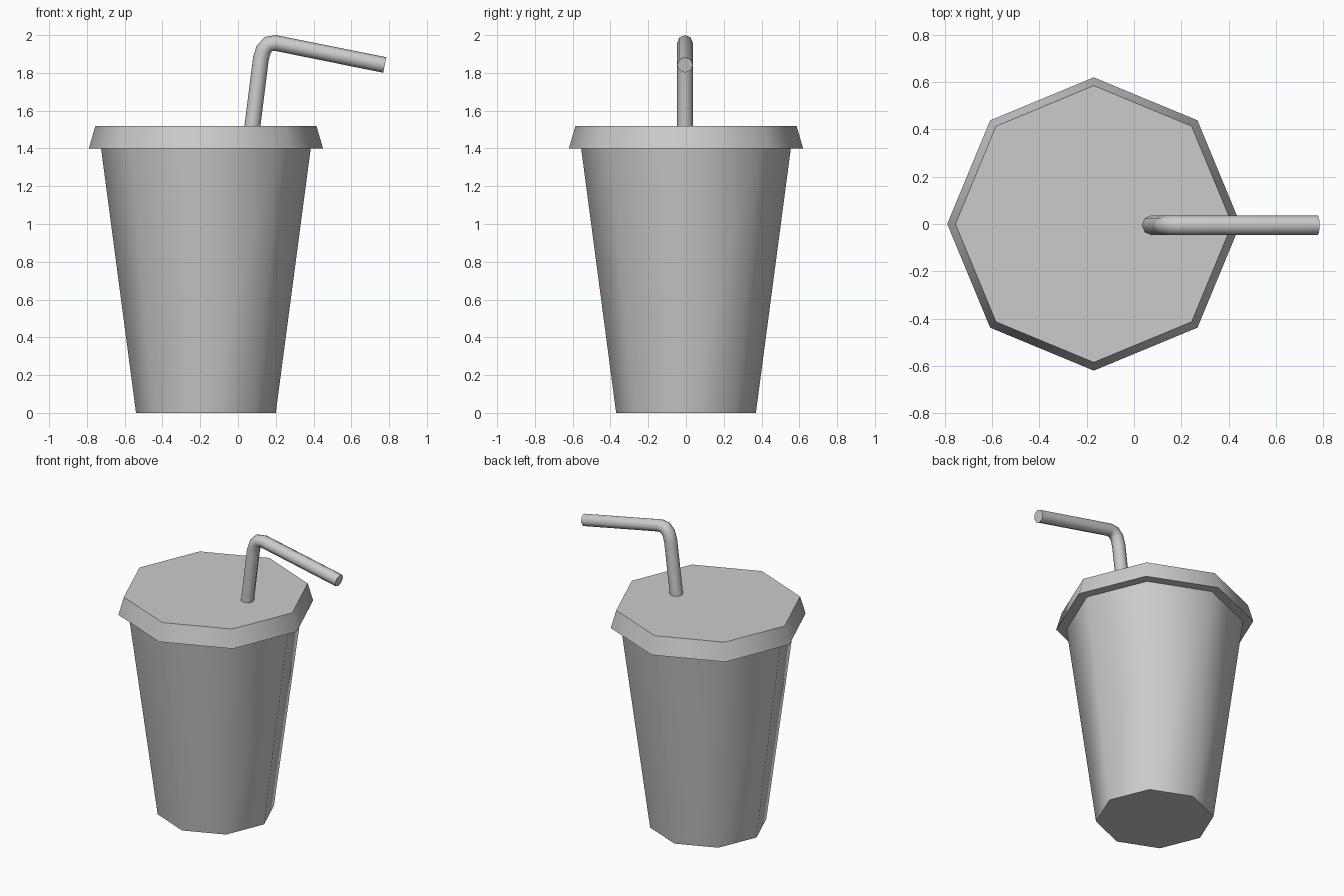
import bpy, bmesh
from math import cos, sin, tau
from mathutils import Vector

if "Cube" in bpy.data.objects:
    bpy.data.objects.remove(bpy.data.objects["Cube"])

SIDES = 8
CX = -0.17      # cup axis


def loft(name, rings, cap_start=False, cap_end=False, flat_bands=()):
    """Skin 8-sided rings of points; smooth sides, flat caps with sharp rims."""
    bm = bmesh.new()
    loops = [[bm.verts.new(p) for p in ring] for ring in rings]
    for i, (a, b) in enumerate(zip(loops, loops[1:])):
        for k in range(SIDES):
            j = (k + 1) % SIDES
            f = bm.faces.new((a[k], a[j], b[j], b[k]))
            f.smooth = i not in flat_bands
    if cap_start:
        bm.faces.new(loops[0][::-1])
    if cap_end:
        bm.faces.new(loops[-1])
    bm.normal_update()
    for e in bm.edges:
        if len(e.link_faces) == 2 and not all(f.smooth for f in e.link_faces):
            e.smooth = False
    me = bpy.data.meshes.new(name)
    bm.to_mesh(me)
    bm.free()
    ob = bpy.data.objects.new(name, me)
    bpy.context.collection.objects.link(ob)
    return ob


def level(r, z):
    return [(CX + r * cos(tau * k / SIDES), r * sin(tau * k / SIDES), z)
            for k in range(SIDES)]


def tube_rings(path, r):
    """Rings square to a path lying in the xz plane, mitred at the bends."""
    pts = [Vector((x, -0.005, z)) for x, z in path]
    side = Vector((0, 1, 0))
    rings = []
    for i, p in enumerate(pts):
        d_in = (p - pts[max(i - 1, 0)]).normalized()
        d_out = (pts[min(i + 1, len(pts) - 1)] - p).normalized()
        t = (d_in + d_out).normalized()
        n = side.cross(t)
        rings.append([p + r * (cos(tau * k / SIDES) * n + sin(tau * k / SIDES) * side)
                      for k in range(SIDES)])
    return rings


# tapered cup
loft("cup", [level(0.37, 0), level(0.555, 1.4)], cap_start=True)

# lid: flat underside ring, sloped rim, flat top
loft("lid", [level(0.55, 1.4), level(0.62, 1.4), level(0.585, 1.52)],
     cap_end=True, flat_bands=(0,))

# bent straw
straw_path = [(0.074, 1.5), (0.121, 1.875), (0.136, 1.925), (0.162, 1.953),
              (0.2, 1.958), (0.777, 1.842)]
loft("straw", tube_rings(straw_path, 0.042), cap_start=True, cap_end=True)
